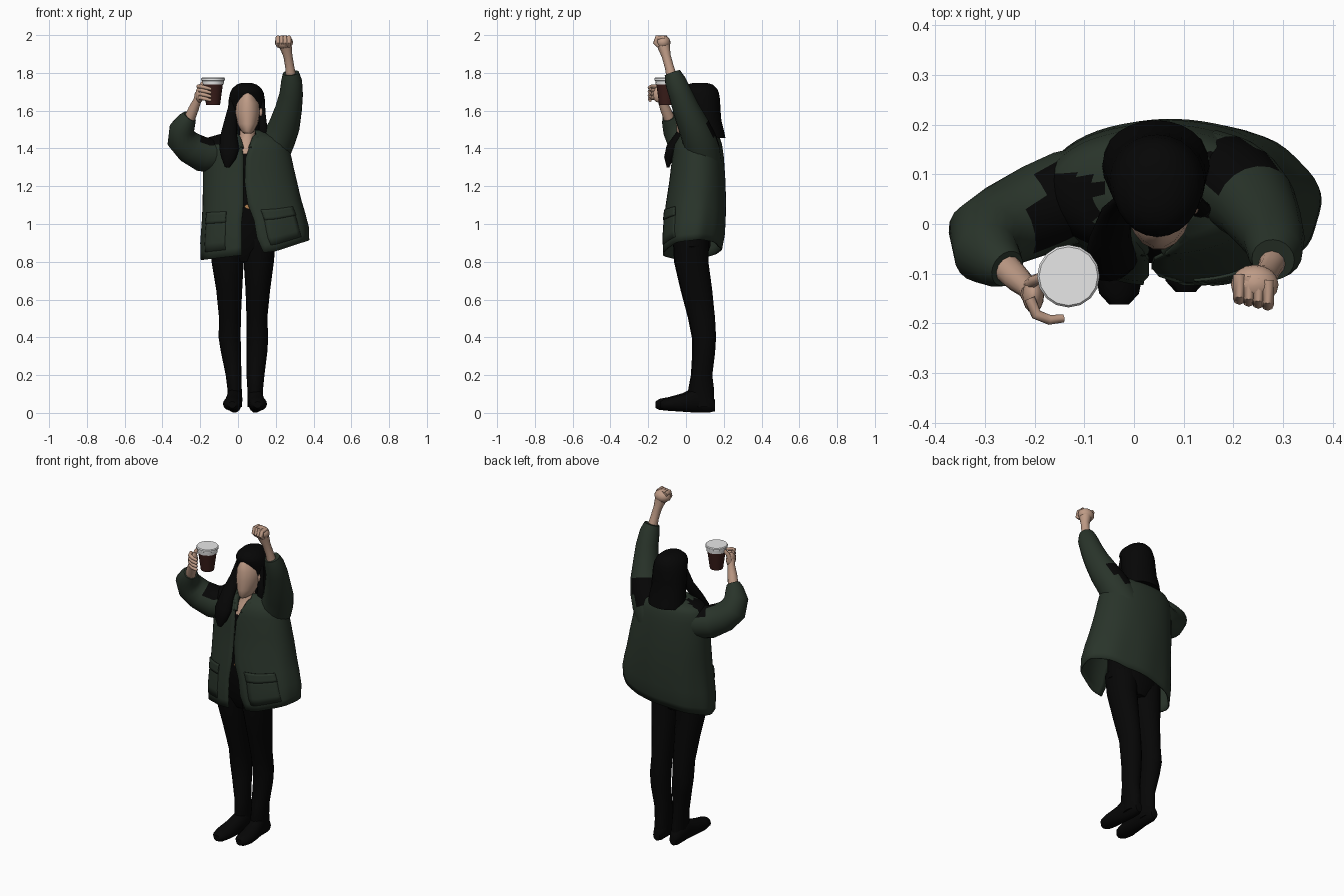
import bpy, bmesh, math
from mathutils import Vector


def mat(name, r, g, b):
    m = bpy.data.materials.new(name)
    m.diffuse_color = (r, g, b, 1)
    return m


GREEN = mat("dark green cloth", 0.022, 0.034, 0.023)
BLACK = mat("black", 0.0018, 0.0018, 0.0018)
SKIN = mat("skin", 0.52, 0.33, 0.24)
BROWN = mat("dark red brown", 0.042, 0.012, 0.010)
WHITE = mat("off white", 0.80, 0.80, 0.80)
GOLD = mat("buckle gold", 0.45, 0.22, 0.08)


def loft(name, rings, material, closed=True, caps=True, angle=50):
    """Skin a list of point rings into one object."""
    bm = bmesh.new()
    rows = [[bm.verts.new(p) for p in r] for r in rings]
    n = len(rows[0])
    for a, b in zip(rows, rows[1:]):
        for i in range(n if closed else n - 1):
            j = (i + 1) % n
            bm.faces.new((a[i], a[j], b[j], b[i]))
    if caps and closed:
        bm.faces.new(rows[0])
        bm.faces.new(rows[-1])
    bmesh.ops.recalc_face_normals(bm, faces=bm.faces)
    me = bpy.data.meshes.new(name)
    bm.to_mesh(me)
    bm.free()
    ob = bpy.data.objects.new(name, me)
    bpy.context.collection.objects.link(ob)
    me.materials.append(material)
    bpy.ops.object.select_all(action='DESELECT')
    ob.select_set(True)
    bpy.context.view_layer.objects.active = ob
    bpy.ops.object.shade_smooth_by_angle(angle=math.radians(angle))
    return ob


def ring(c, u, v, n=14):
    ts = [2 * math.pi * i / n for i in range(n)]
    return [Vector(c) + u * math.cos(t) + v * math.sin(t) for t in ts]


def hring(z, x0, x1, y0, y1, n=18):
    return ring(((x0 + x1) / 2, (y0 + y1) / 2, z),
                Vector(((x1 - x0) / 2, 0, 0)), Vector((0, (y1 - y0) / 2, 0)), n)


def yring(y, x0, x1, z0, z1, n=14):
    return ring(((x0 + x1) / 2, y, (z0 + z1) / 2),
                Vector(((x1 - x0) / 2, 0, 0)), Vector((0, 0, (z1 - z0) / 2)), n)


def tube(name, pts, material, flat=1.0, ref=(0, 1, 0.3), n=12):
    """Tube through (x, y, z, radius) points; flat squashes it along ref."""
    P = [Vector(p[:3]) for p in pts]
    rings = []
    for i, p in enumerate(pts):
        d = (P[min(i + 1, len(P) - 1)] - P[max(i - 1, 0)]).normalized()
        u = d.cross(Vector(ref)).normalized()
        v = d.cross(u)
        rings.append(ring(P[i], u * p[3], v * p[3] * flat, n))
    return loft(name, rings, material)


def ball(name, c, r, material, n=10):
    rings = []
    for i in range(n + 1):
        t = math.pi * min(max(i / n, 0.02), 0.98)
        s = math.sin(t)
        rings.append(hring(c[2] - r[2] * math.cos(t), c[0] - r[0] * s, c[0] + r[0] * s,
                           c[1] - r[1] * s, c[1] + r[1] * s, 16))
    return loft(name, rings, material)


def paint(ob, material, rule):
    ob.data.materials.append(material)
    for f in ob.data.polygons:
        if rule(f.center, f.normal):
            f.material_index = 1


# Legs and boots
loft("left_leg", [hring(*r) for r in (
    (0.03, -0.055, 0.02, 0.04, 0.145), (0.12, -0.055, 0.02, 0.01, 0.145),
    (0.20, -0.065, 0.018, 0.025, 0.135), (0.32, -0.09, 0.016, 0.032, 0.15),
    (0.40, -0.103, 0.014, 0.03, 0.155), (0.50, -0.10, 0.015, 0.01, 0.15),
    (0.65, -0.115, 0.022, -0.03, 0.135), (0.80, -0.14, 0.03, -0.065, 0.118),
    (0.92, -0.14, 0.04, -0.07, 0.12))], BLACK)
loft("right_leg", [hring(*r) for r in (
    (0.03, 0.05, 0.135, 0.04, 0.15), (0.12, 0.05, 0.132, 0.01, 0.15),
    (0.20, 0.045, 0.14, 0.03, 0.14), (0.32, 0.045, 0.155, 0.04, 0.155),
    (0.40, 0.045, 0.16, 0.035, 0.16), (0.50, 0.045, 0.155, 0.015, 0.155),
    (0.65, 0.04, 0.17, -0.025, 0.14), (0.80, 0.03, 0.19, -0.06, 0.12),
    (0.92, 0.02, 0.20, -0.07, 0.12))], BLACK)
for name, x, toe, dx in (("left_boot", -0.018, 0.0, -0.012), ("right_boot", 0.092, 0.025, 0.012)):
    loft(name, [yring(y + toe * (y < 0), x + k * dx - w, x + k * dx + w, z0, z1) for y, k, w, z0, z1 in (
        (0.153, 0, 0.022, 0.008, 0.07), (0.12, 0, 0.038, 0.0, 0.12), (0.05, 0, 0.042, 0.0, 0.14),
        (-0.02, 0.5, 0.045, 0.005, 0.105), (-0.09, 1, 0.05, 0.01, 0.085),
        (-0.14, 1, 0.04, 0.015, 0.075), (-0.162, 1, 0.02, 0.025, 0.06))], BLACK)

# Dark clothes under the jacket and the belt buckle
loft("inner_top", [hring(*r) for r in (
    (0.80, -0.05, 0.10, -0.03, 0.10), (0.88, -0.14, 0.20, -0.07, 0.13),
    (1.05, -0.10, 0.19, -0.08, 0.14), (1.25, -0.12, 0.20, -0.06, 0.15),
    (1.38, -0.12, 0.20, -0.03, 0.15))], BLACK)
loft("belt_buckle", [yring(y, 0.035, 0.08, 1.08, 1.105) for y in (-0.092, -0.084)], GOLD)

# Jacket profile: z, x range, y range, front edges of the opening
JACKET = [
    (0.81, -0.192, 0.372, -0.12, 0.185, 0.02, 0.135),
    (0.90, -0.195, 0.37, -0.122, 0.20, 0.02, 0.10),
    (1.00, -0.188, 0.352, -0.115, 0.205, 0.02, 0.085),
    (1.10, -0.183, 0.33, -0.103, 0.207, 0.03, 0.05),
    (1.22, -0.182, 0.308, -0.085, 0.205, 0.03, 0.035),
    (1.35, -0.18, 0.28, -0.07, 0.197, 0.03, 0.04),
    (1.42, -0.175, 0.262, -0.058, 0.187, 0.02, 0.065),
    (1.455, -0.155, 0.235, -0.038, 0.175, 0.005, 0.085),
    (1.475, -0.085, 0.18, -0.015, 0.16, -0.005, 0.095),
    (1.495, -0.03, 0.125, 0.0, 0.145, 0.0, 0.09)]


def jacket_point(u, z, grow=0.0, p=0.94):
    i = 0
    while i < len(JACKET) - 2 and z > JACKET[i + 1][0]:
        i += 1
    a, b = JACKET[i], JACKET[i + 1]
    t = (z - a[0]) / (b[0] - a[0])
    _, x0, x1, y0, y1, xl, xr = [m + (n - m) * t for m, n in zip(a, b)]
    cx, cy, rx, ry = (x0 + x1) / 2, (y0 + y1) / 2, (x1 - x0) / 2, (y1 - y0) / 2

    def opening(x):
        k = (x - cx) / rx
        return math.acos(math.copysign(min(abs(k), 1) ** (1 / p), k))
    start, end = -opening(xr), 2 * math.pi - opening(xl)
    ang = start + u * (end - start)
    c, s = math.cos(ang), math.sin(ang)
    w = min(max((1.25 - z) / 0.45, 0), 1)
    f = 1 + 0.015 * w * math.sin(9 * ang)
    x = cx + (rx * f + grow) * math.copysign(abs(c) ** p, c)
    y = cy + (ry * f + grow) * math.copysign(abs(s) ** p, s)
    return Vector((x, y, z + w * (0.12 * (x + 0.19) + 0.22 * max(x - 0.2, 0) + 0.025 * max(s, 0))))


def jacket_patch(name, u0, u1, z0, z1, grow, nu, nz, material):
    return loft(name, [[jacket_point(u0 + (u1 - u0) * i / nu, z0 + (z1 - z0) * j / nz, grow)
                        for i in range(nu + 1)] for j in range(nz + 1)], material, closed=False)


jacket = loft("jacket_body", [[jacket_point(i / 56, r[0] + k * (q[0] - r[0])) for i in range(57)]
                              for r, q in zip(JACKET, JACKET[1:]) for k in (0, 0.5)]
              + [[jacket_point(i / 56, 1.495) for i in range(57)]], GREEN, closed=False)
# Black shoulder patches
paint(jacket, BLACK, lambda c, n: c.z > 1.41 and (
    -0.2 < c.x < -0.07 and -0.03 < c.y < 0.10 or 0.14 < c.x < 0.27 and 0.01 < c.y < 0.14))
solid = jacket.modifiers.new("thickness", 'SOLIDIFY')
solid.thickness = 0.008
solid.offset = 0

# Pockets with flaps
for side, u0, u1 in (("right", 0.03, 0.15), ("left", 0.85, 0.945)):
    for part, z0, z1, g in (("pocket", 0.85, 1.03, 0.006), ("pocket_flap", 1.0, 1.06, 0.010)):
        ob = jacket_patch(side + "_" + part, u0, u1, z0, z1, g, 8, 4, GREEN)
        m = ob.modifiers.new("thickness", 'SOLIDIFY')
        m.thickness = 0.006
tube("collar", [(0.02, -0.055, 1.40, 0.012), (-0.005, -0.02, 1.45, 0.022), (-0.03, 0.06, 1.48, 0.022),
                (0.05, 0.135, 1.49, 0.022), (0.125, 0.06, 1.48, 0.022), (0.095, -0.02, 1.45, 0.022),
                (0.065, -0.055, 1.40, 0.012)], GREEN, ref=(0, 0.2, 1))

# Sleeves
left = tube("left_sleeve", [
    (-0.08, 0.07, 1.365, 0.09), (-0.13, 0.055, 1.365, 0.094), (-0.19, 0.03, 1.37, 0.092),
    (-0.255, 0.0, 1.405, 0.085), (-0.298, -0.025, 1.45, 0.08), (-0.297, -0.06, 1.505, 0.066),
    (-0.27, -0.08, 1.55, 0.05), (-0.255, -0.09, 1.57, 0.038)], GREEN, n=20)
paint(left, BLACK, lambda c, n: c.x > -0.2 and n.z > 0.55)
right = tube("right_sleeve", [
    (0.15, 0.09, 1.33, 0.10), (0.19, 0.083, 1.40, 0.095), (0.215, 0.07, 1.45, 0.09), (0.245, 0.04, 1.52, 0.083),
    (0.268, 0.0, 1.61, 0.071), (0.282, -0.03, 1.69, 0.062), (0.284, -0.058, 1.76, 0.055),
    (0.28, -0.072, 1.80, 0.043)], GREEN, n=20)
paint(right, BLACK, lambda c, n: 1.43 < c.z < 1.55 and n.y > 0.1 and n.x < 0.6)

# Forearms and hands
tube("left_forearm", [(-0.26, -0.085, 1.55, 0.030), (-0.235, -0.11, 1.61, 0.027), (-0.213, -0.13, 1.66, 0.021),
                      (-0.205, -0.14, 1.69, 0.024)], SKIN)
ball("left_palm", (-0.203, -0.143, 1.685), (0.022, 0.036, 0.042), SKIN)
for i in range(4):
    z = 1.728 - 0.02 * i
    tube("left_finger_%d" % (i + 1), [(-0.21, -0.15, z, 0.011), (-0.197, -0.182, z, 0.011),
                                      (-0.17, -0.193, z - 0.006, 0.010), (-0.142, -0.19, z - 0.014, 0.008)],
         SKIN, ref=(0, 0, 1), n=8)
tube("left_thumb", [(-0.21, -0.125, 1.68, 0.014), (-0.203, -0.115, 1.725, 0.012), (-0.18, -0.105, 1.752, 0.010)],
     SKIN, n=8)
tube("right_forearm", [(0.282, -0.07, 1.76, 0.030), (0.274, -0.088, 1.83, 0.024), (0.264, -0.105, 1.89, 0.024),
                       (0.252, -0.118, 1.94, 0.033)], SKIN)
ball("right_fist", (0.243, -0.122, 1.962), (0.048, 0.040, 0.037), SKIN)
for i in range(4):
    x = 0.212 + 0.019 * i
    y = -0.132 - 0.004 * i
    tube("right_finger_%d" % (i + 1), [(x, y + 0.03, 1.984, 0.013), (x, y - 0.01, 1.987, 0.013),
                                       (x, y - 0.018, 1.96, 0.013), (x, y, 1.94, 0.009)],
         SKIN, ref=(1, 0, 0), n=8)


# Drink cup with lid
def cup(name, profile, material):
    loft(name, [hring(z, -0.132 - r, -0.132 + r, -0.105 - r, -0.105 + r, 16) for z, r in profile], material, angle=30)


cup("cup_body", [(1.63, 0.037), (1.74, 0.052)], BROWN)
cup("cup_lid", [(1.738, 0.056), (1.758, 0.058), (1.761, 0.063), (1.77, 0.063), (1.775, 0.059)], WHITE)

# Neck and head
loft("neck", [hring(*r) for r in (
    (1.37, -0.02, 0.11, -0.045, 0.10), (1.43, -0.01, 0.10, -0.025, 0.11),
    (1.47, 0.008, 0.092, 0.0, 0.11), (1.56, 0.01, 0.09, 0.0, 0.11))], SKIN)
loft("face", [hring(*r) for r in (
    (1.478, 0.035, 0.068, -0.04, 0.03), (1.49, 0.018, 0.084, -0.05, 0.06), (1.53, -0.003, 0.105, -0.053, 0.11),
    (1.59, -0.016, 0.117, -0.052, 0.14), (1.64, -0.012, 0.113, -0.047, 0.15), (1.68, 0.008, 0.093, -0.035, 0.15),
    (1.70, 0.03, 0.072, -0.02, 0.12))], SKIN)
ball("ear", (0.122, 0.035, 1.59), (0.009, 0.015, 0.026), SKIN, 6)

# Long hair
loft("hair", [hring(*r, 24) for r in (
    (1.747, 0.02, 0.07, 0.04, 0.11), (1.738, -0.008, 0.10, 0.005, 0.142), (1.715, -0.032, 0.126, -0.022, 0.165),
    (1.695, -0.042, 0.136, -0.026, 0.174), (1.66, -0.049, 0.142, -0.010, 0.18), (1.60, -0.054, 0.145, 0.005, 0.183),
    (1.55, -0.057, 0.146, 0.015, 0.187),
    (1.49, -0.064, 0.152, 0.03, 0.202), (1.455, -0.062, 0.15, 0.05, 0.209))], BLACK)
tube("left_front_lock", [(-0.02, 0.05, 1.66, 0.02), (-0.036, 0.025, 1.56, 0.032), (-0.048, -0.025, 1.48, 0.042),
                         (-0.046, -0.075, 1.40, 0.053), (-0.05, -0.092, 1.35, 0.04), (-0.058, -0.095, 1.30, 0.012)],
     BLACK, flat=0.6)
tube("right_front_lock", [(0.122, 0.05, 1.66, 0.015), (0.13, 0.035, 1.55, 0.02), (0.134, 0.03, 1.49, 0.024),
                          (0.13, 0.03, 1.46, 0.015)], BLACK, flat=0.7)
